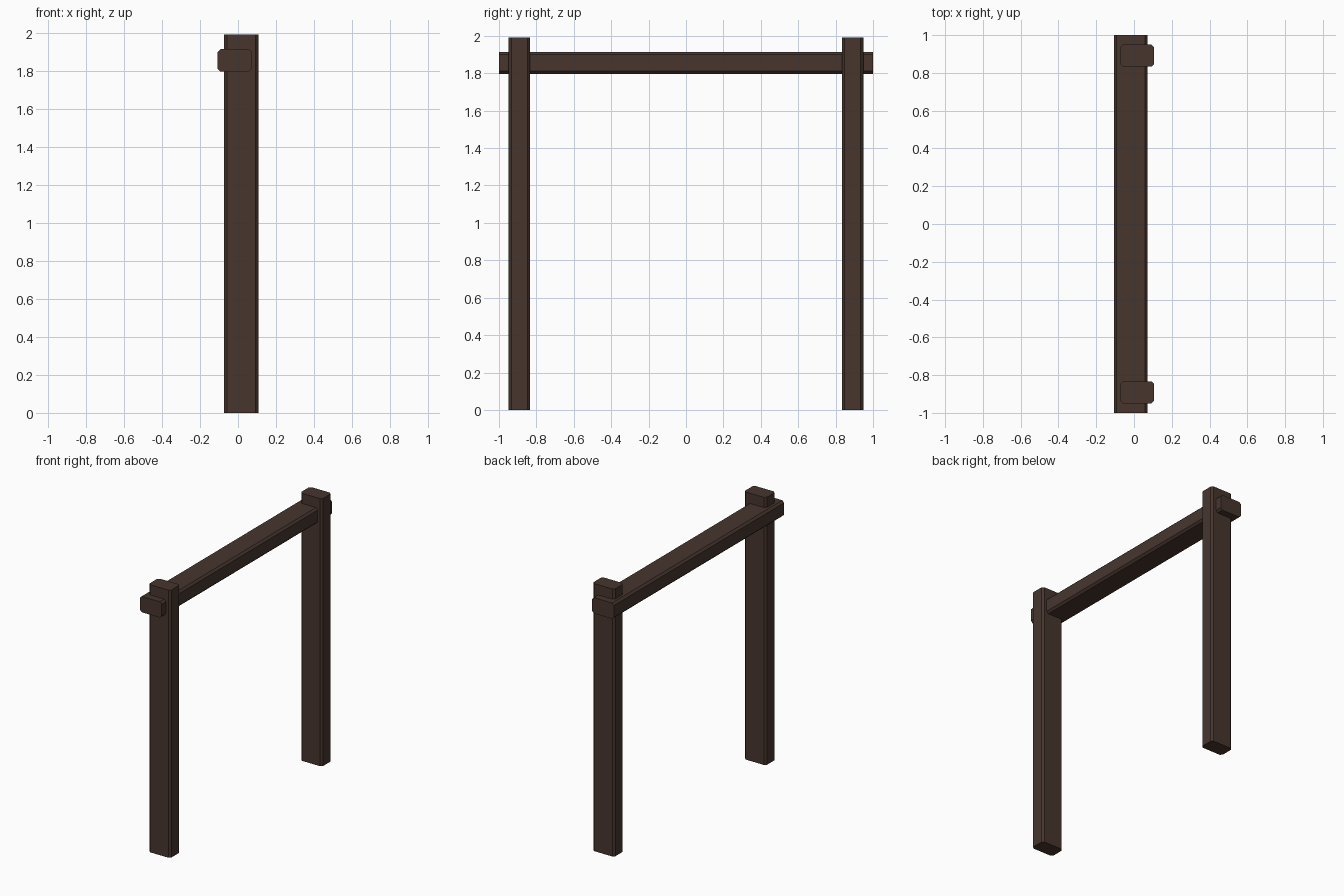
import bpy, bmesh

if "Cube" in bpy.data.objects:
    bpy.data.objects.remove(bpy.data.objects["Cube"])

wood = bpy.data.materials.new("dark brown wood")
wood.diffuse_color = (0.063, 0.036, 0.027, 1.0)
wood.use_nodes = True
wood.node_tree.nodes["Principled BSDF"].inputs["Base Color"].default_value = wood.diffuse_color


def timber(name, lo, hi, axis, chamfer=0.015):
    """Box from lo to hi, with its four long edges (along axis) chamfered."""
    bm = bmesh.new()
    bmesh.ops.create_cube(bm, size=1.0)
    for v in bm.verts:
        for i in range(3):
            v.co[i] = lo[i] if v.co[i] < 0 else hi[i]
    long_edges = [e for e in bm.edges
                  if abs(e.verts[0].co[axis] - e.verts[1].co[axis]) > 1e-4]
    bmesh.ops.bevel(bm, geom=long_edges, offset=chamfer, segments=1,
                    affect='EDGES')
    bmesh.ops.recalc_face_normals(bm, faces=bm.faces[:])
    mesh = bpy.data.meshes.new(name)
    bm.to_mesh(mesh)
    bm.free()
    mesh.materials.append(wood)
    obj = bpy.data.objects.new(name, mesh)
    bpy.context.collection.objects.link(obj)
    return obj


# Two upright posts
for name, y in (("front_post", -0.891), ("back_post", 0.891)):
    timber(name, (-0.073, y - 0.058, 0.0), (0.107, y + 0.058, 1.99), 2)

# Cross beam, notched through the posts and set slightly to the left
timber("cross_beam", (-0.107, -1.0, 1.796), (0.072, 1.0, 1.914), 1)
